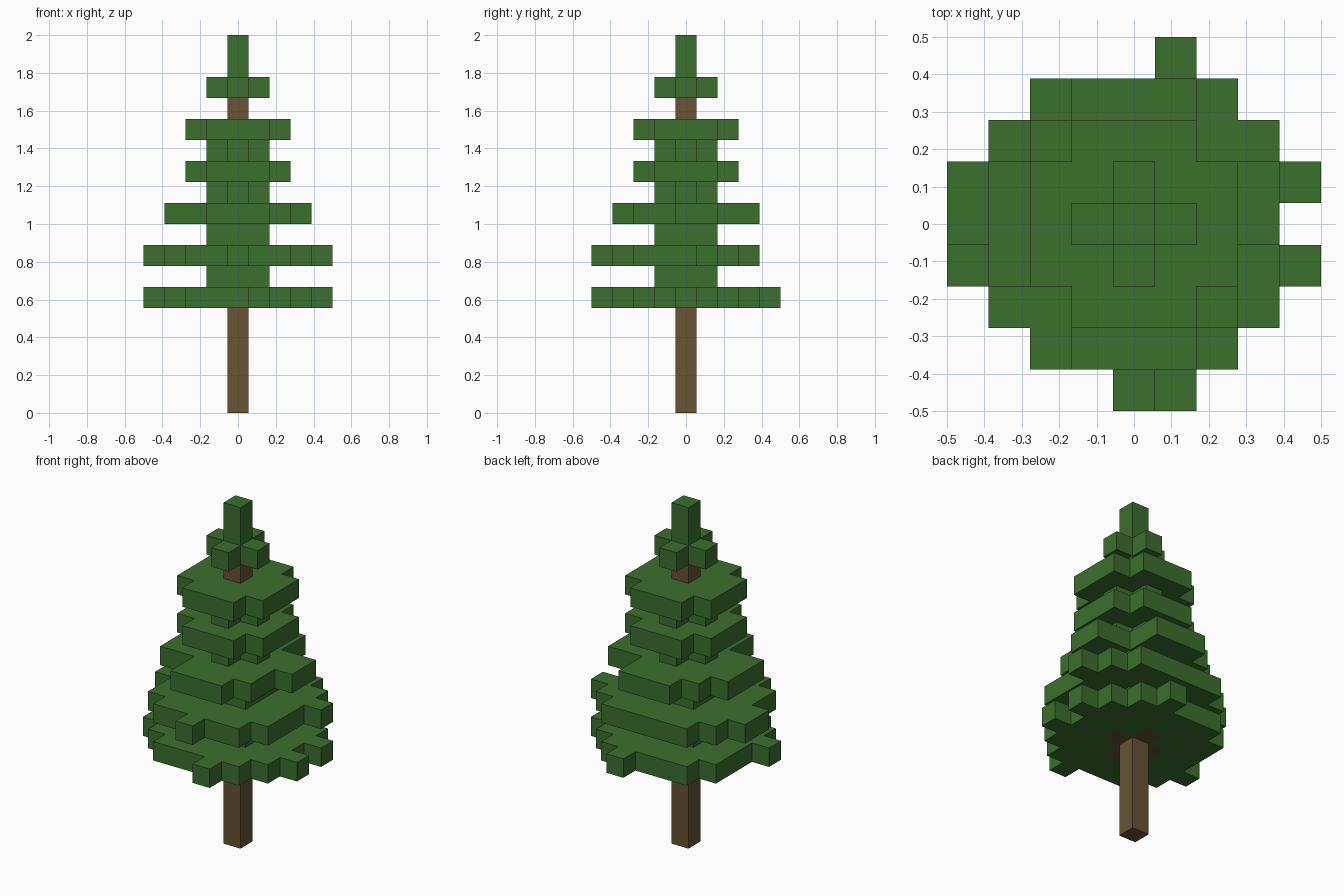
import bpy
import bmesh

if "Cube" in bpy.data.objects:
    bpy.data.objects.remove(bpy.data.objects["Cube"], do_unlink=True)

U = 2 / 18  # size of one block


def material(name, rgb):
    mat = bpy.data.materials.new(name)
    mat.use_nodes = True
    mat.diffuse_color = (*rgb, 1)
    mat.node_tree.nodes["Principled BSDF"].inputs["Base Color"].default_value = (*rgb, 1)
    return mat


green = material("needle green", (0.043, 0.162, 0.026))
brown = material("bark brown", (0.133, 0.087, 0.036))


def rows(top, *spans):
    """Cells from (first x, last x) spans, listed from the back row forward."""
    return {(x, top - i) for i, (a, b) in enumerate(spans) for x in range(a, b + 1)}


def slab(name, cells, low, high, mat):
    """Extrude a set of grid cells between two block levels, without inner walls."""
    bm = bmesh.new()

    def quad(points):
        bm.faces.new([bm.verts.new([c * U for c in p]) for p in points])

    for x, y in sorted(cells):
        ring = [(x - .5, y - .5), (x + .5, y - .5), (x + .5, y + .5), (x - .5, y + .5)]
        quad([(*p, high) for p in ring])
        quad([(*p, low) for p in reversed(ring)])
        for i, (dx, dy) in enumerate([(0, -1), (1, 0), (0, 1), (-1, 0)]):
            if (x + dx, y + dy) not in cells:
                a, b = ring[i], ring[(i + 1) % 4]
                quad([(*a, low), (*b, low), (*b, high), (*a, high)])
    bmesh.ops.remove_doubles(bm, verts=bm.verts, dist=U / 100)
    bmesh.ops.dissolve_limit(bm, angle_limit=0.01, verts=bm.verts, edges=bm.edges)
    mesh = bpy.data.meshes.new(name)
    bm.to_mesh(mesh)
    bm.free()
    mesh.materials.append(mat)
    bpy.context.collection.objects.link(bpy.data.objects.new(name, mesh))


# Shared cross-sections
column = {(0, 0)}
plus = rows(1, (0, 0), (-1, 1), (0, 0))
block = rows(1, *[(-1, 1)] * 3)
small = rows(2, (-1, 1), (-2, 2), (-2, 2), (-2, 2), (-1, 1))
middle = rows(3, (-1, 1), (-2, 1), (-3, 3), (-3, 3), (-3, 2), (-1, 2), (-1, 1))
wide = rows(3, (-2, 2), *[(-3, 3)] * 5, (-2, 2))
skirt = wide | {(1, 4), (1, -4), (4, 1), (4, -1), (-4, -1)}
second = wide | {(0, -4), (4, 1), (-4, 0), (-4, 1)}

# Trunk, with a wider collar set into the lowest branches
slab("trunk", column, 0, 15, brown)
slab("trunk_collar", plus - column, 5, 6, brown)

# Branch tiers and the narrow foliage between them
slab("branch_tier_1", skirt - plus, 5, 6, green)
slab("inner_foliage_1", block, 6, 7, green)
slab("branch_tier_2", second, 7, 8, green)
slab("inner_foliage_2", block, 8, 9, green)
slab("branch_tier_3", middle, 9, 10, green)
slab("inner_foliage_3", plus, 10, 11, green)
slab("branch_tier_4", small, 11, 12, green)
slab("inner_foliage_4", plus, 12, 13, green)
slab("branch_tier_5", small, 13, 14, green)

# Crown
slab("crown_branches", plus, 15, 16, green)
slab("crown_tip", column, 16, 18, green)
